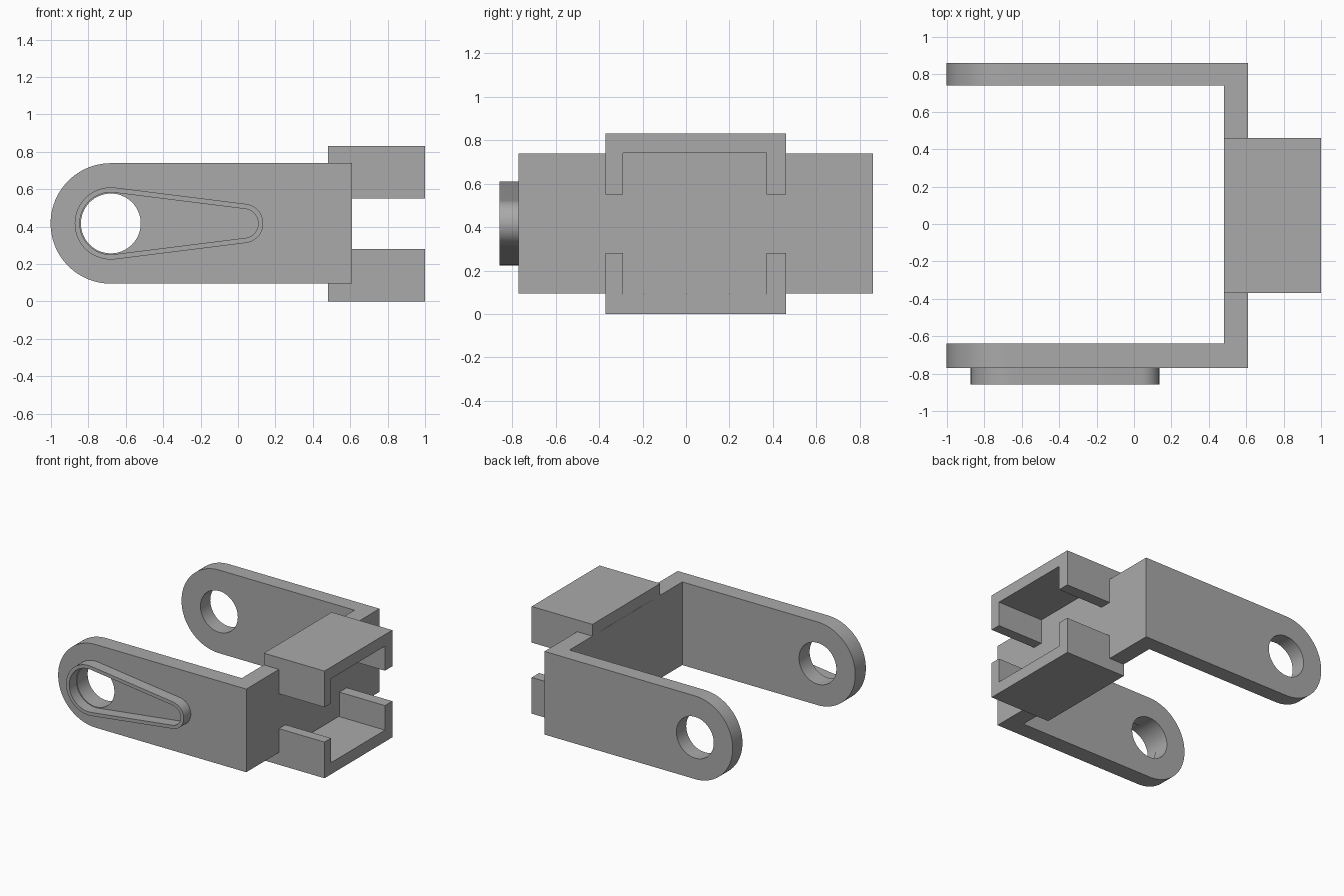
import bpy, bmesh
from math import pi, cos, sin, acos
from mathutils import Matrix, Vector

if "Cube" in bpy.data.objects:
    bpy.data.objects.remove(bpy.data.objects["Cube"], do_unlink=True)

grey = bpy.data.materials.new("plain grey")
grey.use_nodes = True
grey.diffuse_color = (0.4, 0.4, 0.4, 1)
grey.node_tree.nodes["Principled BSDF"].inputs["Base Color"].default_value = (0.4, 0.4, 0.4, 1)

MID_Z = 0.417
PIVOT_X = -0.68
AXES = {"X": ((0, 1, 0), (0, 0, 1), (1, 0, 0)),
        "Y": ((1, 0, 0), (0, 0, 1), (0, 1, 0)),
        "Z": ((1, 0, 0), (0, 1, 0), (0, 0, 1))}


def arc(cx, cz, r, start, end, n=32):
    return [(cx + r * cos(start + (end - start) * i / n),
             cz + r * sin(start + (end - start) * i / n)) for i in range(n + 1)]


def teardrop(r_big, r_small, x_small):
    """Outline of two circles joined by their common tangents."""
    phi = acos((r_big - r_small) / (x_small - PIVOT_X))
    return (arc(PIVOT_X, MID_Z, r_big, phi, 2 * pi - phi)
            + arc(x_small, MID_Z, r_small, -phi, phi))


def prism(name, loops, axis, low, high):
    """Fill closed outlines (inner ones become holes) and extrude along an axis."""
    curve = bpy.data.curves.new(name, "CURVE")
    curve.dimensions = "2D"
    curve.fill_mode = "BOTH"
    curve.extrude = (high - low) / 2
    for loop in loops:
        spline = curve.splines.new("POLY")
        spline.points.add(len(loop) - 1)
        for point, (u, v) in zip(spline.points, loop):
            point.co = (u, v, 0, 1)
        spline.use_cyclic_u = True
    source = bpy.data.objects.new(name + "_outline", curve)
    bpy.context.collection.objects.link(source)
    depsgraph = bpy.context.evaluated_depsgraph_get()
    mesh = bpy.data.meshes.new_from_object(source.evaluated_get(depsgraph))
    bpy.data.objects.remove(source, do_unlink=True)

    u, v, w = (Vector(a) for a in AXES[axis])
    bm = bmesh.new()
    bm.from_mesh(mesh)
    for vert in bm.verts:
        c = vert.co.copy()
        vert.co = u * c.x + v * c.y + w * (c.z + (low + high) / 2)
    bmesh.ops.remove_doubles(bm, verts=bm.verts, dist=0.0002)
    bmesh.ops.recalc_face_normals(bm, faces=bm.faces)
    bm.to_mesh(mesh)
    bm.free()
    mesh.materials.clear()
    mesh.materials.append(grey)
    obj = bpy.data.objects.new(name, mesh)
    bpy.context.collection.objects.link(obj)
    return obj


def combine(target, other, operation):
    mod = target.modifiers.new(operation.lower(), "BOOLEAN")
    mod.operation = operation
    mod.solver = "EXACT"
    mod.object = other
    bpy.context.view_layer.objects.active = target
    bpy.ops.object.modifier_apply(modifier=mod.name)
    bpy.data.objects.remove(other, do_unlink=True)


# U-shaped fork: plan outline cut to the rounded side outline with its pivot hole
plan = [(-1.1, -0.77), (0.61, -0.77), (0.61, 0.86), (-1.1, 0.86),
        (-1.1, 0.74), (0.48, 0.74), (0.48, -0.64), (-1.1, -0.64)]
fork = prism("fork_bracket", [plan], "Z", 0, 0.85)
radius = 0.322
side = arc(PIVOT_X, MID_Z, radius, pi / 2, 3 * pi / 2, 48)
side += [(0.7, MID_Z - radius), (0.7, MID_Z + radius)]
hole = arc(PIVOT_X, MID_Z, 0.16, 0, 2 * pi, 64)[:-1]
combine(fork, prism("side_shape", [side, hole], "Y", -1, 1), "INTERSECT")

# Two facing channels behind the web
channel = [(-0.37, 0), (0.46, 0), (0.46, 0.28), (0.37, 0.28), (0.37, 0.09),
           (-0.29, 0.09), (-0.29, 0.28), (-0.37, 0.28)]
upper = [(y, 0.83 - z) for y, z in channel]
for name, outline in (("lower_channel", channel), ("upper_channel", upper)):
    combine(fork, prism(name, [outline], "X", 0.48, 1.0), "UNION")

# Raised teardrop rim on the front arm
rim = prism("teardrop_rim", [teardrop(0.193, 0.105, 0.03), teardrop(0.166, 0.078, 0.03)],
            "Y", -0.857, -0.77)

# Smooth the round walls, keep corners sharp
bpy.ops.object.select_all(action="DESELECT")
for obj in (fork, rim):
    obj.select_set(True)
bpy.context.view_layer.objects.active = fork
bpy.ops.object.shade_smooth_by_angle(angle=pi / 6)
